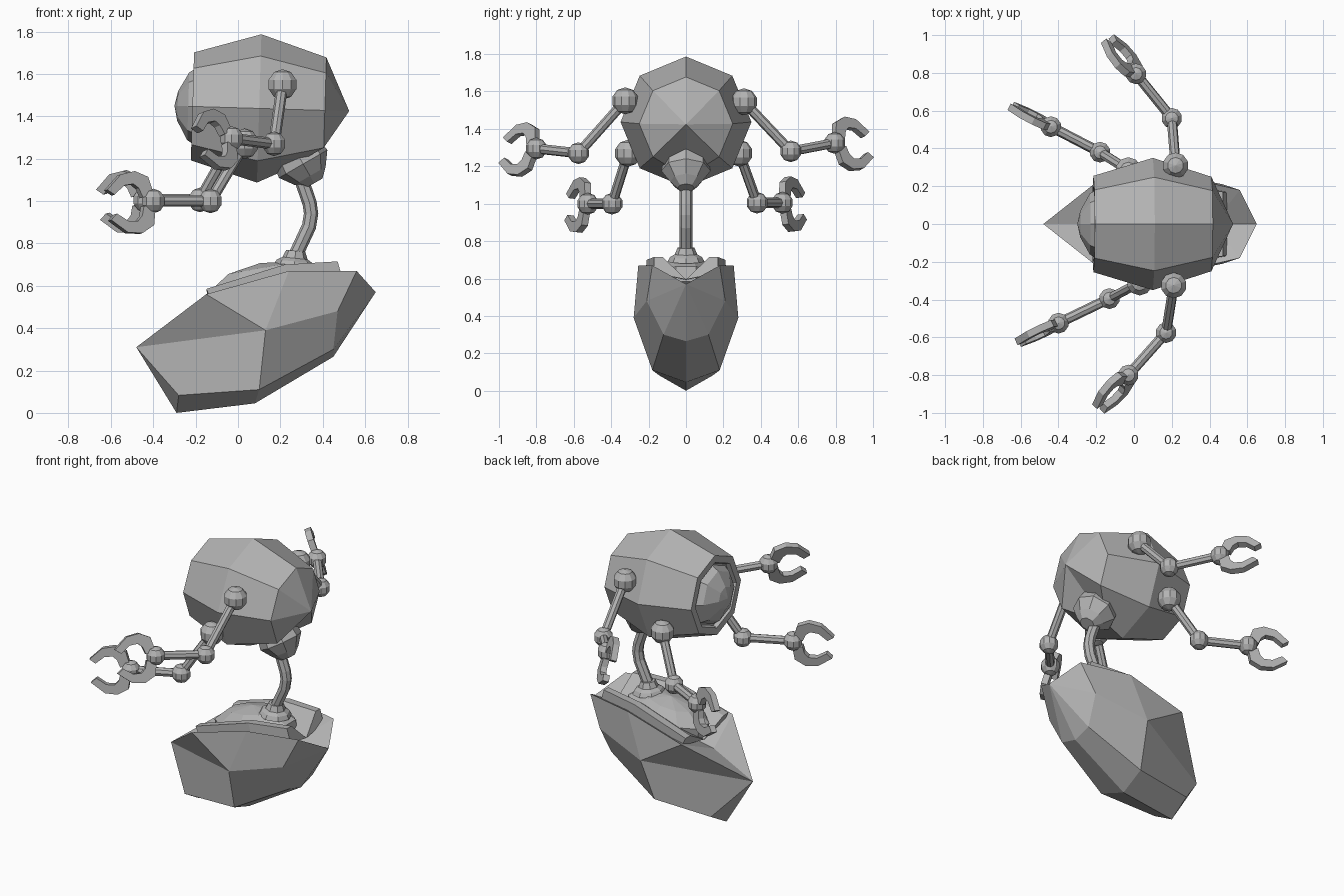
import bpy, bmesh, math
from mathutils import Vector as V

if "Cube" in bpy.data.objects:
    bpy.data.objects.remove(bpy.data.objects["Cube"])

grey = bpy.data.materials.new("plain_grey")
grey.diffuse_color = (0.45, 0.45, 0.45, 1)
grey.use_nodes = True
grey.node_tree.nodes["Principled BSDF"].inputs["Base Color"].default_value = grey.diffuse_color


def finish(bm, name):
    bmesh.ops.recalc_face_normals(bm, faces=bm.faces)
    me = bpy.data.meshes.new(name)
    bm.to_mesh(me)
    bm.free()
    me.materials.append(grey)
    ob = bpy.data.objects.new(name, me)
    bpy.context.collection.objects.link(ob)
    return ob


def skin(bm, rings):
    """Join consecutive rings; a one-vertex ring is a pole, open ends get caps."""
    for a, b in zip(rings, rings[1:]):
        n = max(len(a), len(b))
        for i in range(n):
            j = (i + 1) % n
            f = [a[i % len(a)], a[j % len(a)], b[j % len(b)], b[i % len(b)]]
            bm.faces.new(list(dict.fromkeys(f)))
    for r in (rings[0], rings[-1]):
        if len(r) > 2:
            bm.faces.new(r)


def lathe(origin, axis, profile, sides=8):
    """Turn (distance along axis, radius) pairs around an axis."""
    bm = bmesh.new()
    o, a = V(origin), V(axis).normalized()
    u = V((0, 1, 0))
    u = (u - a * u.dot(a)).normalized()
    w = a.cross(u)
    rings = []
    for d, r in profile:
        n = sides if r > 0 else 1
        rings.append([bm.verts.new(o + a * d + r * (u * math.cos(t) + w * math.sin(t)))
                      for t in (2 * math.pi * k / sides for k in range(n))])
    skin(bm, rings)
    return bm


def rod(name, p, q, r):
    d = V(q) - V(p)
    return finish(lathe(p, d, [(0, r), (d.length, r)]), name)


def ball(name, p, r, axis=(0, 0, 1)):
    prof = [(-r * math.cos(math.pi * k / 5), r * math.sin(math.pi * k / 5) if 0 < k < 5 else 0)
            for k in range(6)]
    return finish(lathe(p, axis, prof, 10), name)


# Head shell with a recessed front rim; lower rear corner pushed in for the neck
bm = lathe((0, 0, 1.44), (1, 0, -.03), [(-.19, 0), (-.19, .2), (-.215, .21), (-.215, .255),
                                       (.10, .35), (.41, .25), (.525, 0)])
corner = min(bm.verts, key=lambda v: (v.co - V((.41, 0, 1.18))).length)
corner.co = (.21, 0, 1.14)
finish(bm, "head_shell")
finish(lathe((0, 0, 1.44), (-1, 0, .03), [(.18, .195), (.235, .16), (.285, .07), (.30, 0)]),
       "eye_dome")

# Neck socket, bent neck and its collar
finish(lathe((.27, 0, 1.24), (.5, 0, -.87), [(0, .12), (.075, .132), (.14, .085), (.18, .045)]),
       "neck_socket")
path = [V((.30, 0, 1.10)), V((.338, 0, .99)), V((.345, 0, .94)),
        V((.335, 0, .88)), V((.265, 0, .73))]
bm = bmesh.new()
rings = []
for i, p in enumerate(path):
    t = (path[min(i + 1, 4)] - path[max(i - 1, 0)]).normalized()
    side, up = V((0, 1, 0)), t.cross(V((0, 1, 0)))
    rings.append([bm.verts.new(p + .034 * (side * math.cos(k * math.pi / 4)
                                           + up * math.sin(k * math.pi / 4))) for k in range(8)])
skin(bm, rings)
finish(bm, "neck_tube")
finish(lathe((.265, 0, .69), (.1, 0, 1), [(0, .1), (.025, .085), (.04, .06), (.075, .045)]),
       "neck_collar")

# Base hull: half outline mirrored, with a V-shaped trough along the top
pts = {"tip": (-.48, 0, .31), "c_rim": (-.15, .26, .56), "c_low": (-.28, .145, .083),
       "c_keel": (-.29, 0, 0), "b_rim": (.24, .255, .67), "b_side": (.13, .28, .39),
       "b_low": (.10, .18, .11), "b_keel": (.08, 0, .045), "a_rim": (.56, .18, .67),
       "a_side": (.47, .21, .48), "a_low": (.45, .12, .30), "a_keel": (.45, 0, .265),
       "end": (.65, 0, .57), "floor_a": (.42, 0, .56), "floor_c": (-.2, 0, .45)}
faces = ["tip c_rim b_side", "c_rim b_rim b_side", "tip b_side b_low c_low",
         "tip c_low c_keel", "c_low b_low b_keel c_keel", "b_rim a_rim a_side b_side",
         "b_side a_side a_low b_low", "b_low a_low a_keel b_keel", "a_rim end a_side",
         "a_side end a_low", "a_low end a_keel", "a_rim end floor_a", "b_rim a_rim floor_a",
         "c_rim b_rim floor_a floor_c", "tip c_rim floor_c"]
bm = bmesh.new()
for s in (-1, 1):
    vs = {k: bm.verts.new((x, y * s, z)) for k, (x, y, z) in pts.items()}
    for f in faces:
        bm.faces.new([vs[k] for k in f.split()])
bmesh.ops.remove_doubles(bm, verts=bm.verts, dist=.0005)
finish(bm, "base_hull")

# Deck liner along both sides of the trough:
# x, outer y, inner y, bottom z, top z, centre z
for s in (-1, 1):
    bm = bmesh.new()
    rings = []
    for x, yo, yi, zb, zt, zc in [(-.14, .22, .17, .53, .585, .49),
                                  (.23, .21, .16, .62, .70, .59),
                                  (.48, .17, .125, .63, .715, .595)]:
        rings.append([bm.verts.new((x + dx, y * s, z)) for dx, y, z in
                      ((.015, yo, zb), (-.01, yo, zt), (-.01, yi, zt), (.01, 0, zc))])
    skin(bm, rings)
    finish(bm, "deck_liner")

# Faceted hatch dome lying in the trough
dome = ball("hatch_dome", (0, 0, 0), 1)
dome.scale = (.285, .18, .13)
dome.rotation_euler = (0, math.radians(-10), 0)
dome.location = (.13, 0, .58)


def claw(wrist, fwd, up):
    """Two hooked fingers facing each other in the plane of fwd and up."""
    f = V(fwd).normalized()
    u = V(up)
    u = (u - f * u.dot(f)).normalized()
    n = f.cross(u) * .019
    outline = [(0, .03), (.02, .115), (.085, .148), (.16, .138), (.24, .072), (.205, .045),
               (.15, .085), (.10, .088), (.075, .065), (.06, .02)]
    for s in (-1, 1):
        bm = bmesh.new()
        skin(bm, [[bm.verts.new(V(wrist) + f * a + u * b * s + n * k) for a, b in outline]
                  for k in (-1, 1)])
        finish(bm, "claw_finger")


# Four arms: shoulder, elbow, wrist
arms = [((.21, -.325, 1.55), (.17, -.575, 1.27), (-.03, -.80, 1.295)),
        ((.22, .31, 1.545), (.20, .56, 1.28), (.01, .795, 1.325)),
        ((.03, -.31, 1.27), (-.13, -.395, 1.0), (-.40, -.525, 1.0)),
        ((-.03, .285, 1.27), (-.18, .38, 1.005), (-.44, .515, 1.005))]
for i, (sh, el, wr) in enumerate(arms):
    ball("shoulder_ball", sh, .072)
    ball("elbow_ball", el, .058)
    ball("wrist_ball", wr, .058)
    rod("upper_arm", sh, el, .027)
    rod("forearm", el, wr, .027)
    d = V(wr) - V(el)
    d.z = -.018 if i < 2 else -.025
    s = math.copysign(1, wr[1])
    claw(wr, d, (-.25, -.2 * s, .95) if i < 2 else (-.06, -.1 * s, .99))
